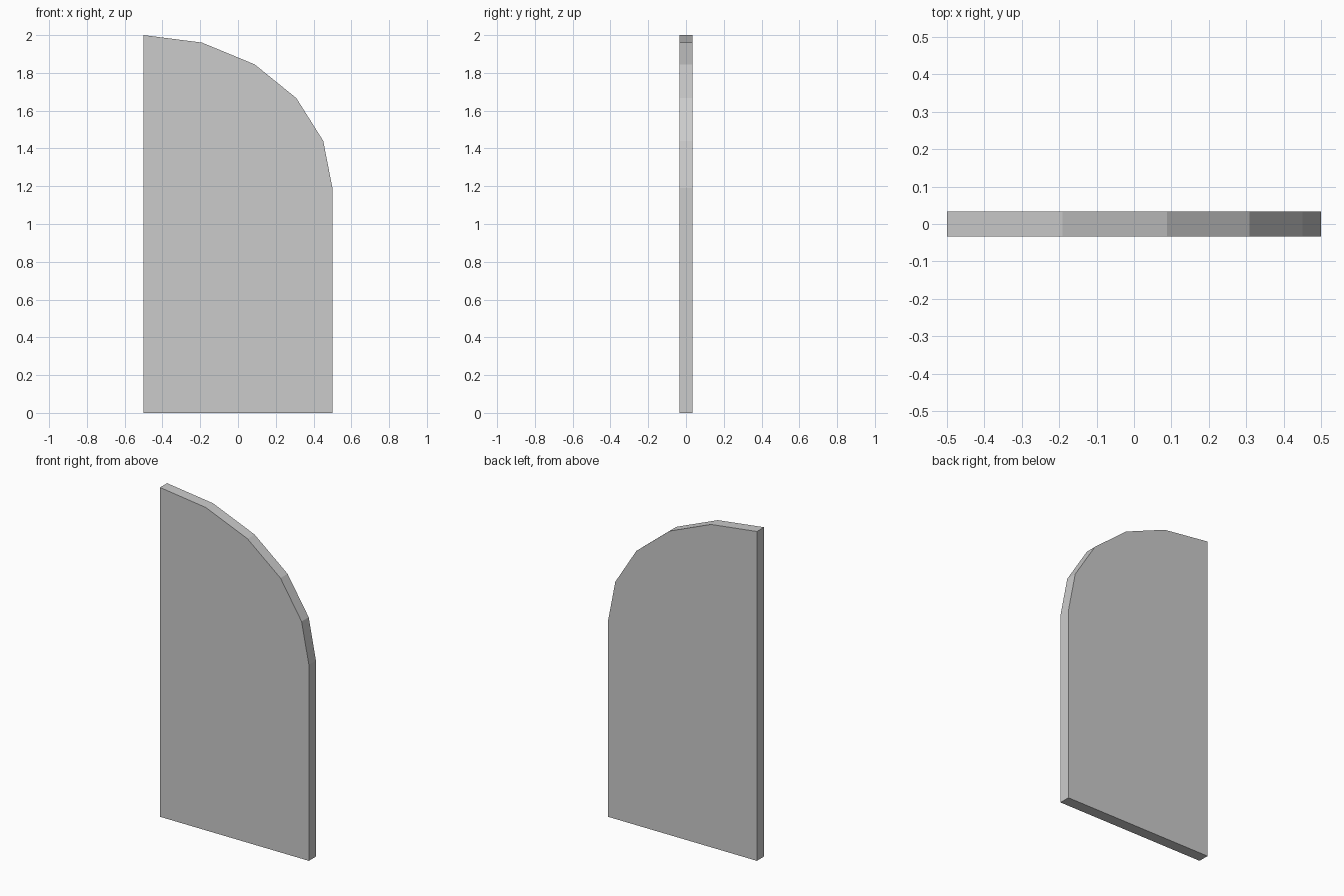
import bpy, bmesh, math

if "Cube" in bpy.data.objects:
    bpy.data.objects.remove(bpy.data.objects["Cube"])

HALF_WIDTH, THICKNESS = 0.5, 0.068
SPRING_Z, ARCH_RISE, ARCH_STEPS = 1.19, 0.81, 5

# Panel outline: square base, then a quarter-ellipse up to the tall left edge
outline = [(-HALF_WIDTH, 0.0), (HALF_WIDTH, 0.0)]
for i in range(ARCH_STEPS + 1):
    a = math.pi / 2 * i / ARCH_STEPS
    outline.append((-HALF_WIDTH + 2 * HALF_WIDTH * math.cos(a),
                    SPRING_Z + ARCH_RISE * math.sin(a)))

# Extrude the outline through the panel thickness
bm = bmesh.new()
face = bm.faces.new([bm.verts.new((x, -THICKNESS / 2, z)) for x, z in outline])
extruded = bmesh.ops.extrude_face_region(bm, geom=[face], use_keep_orig=True)
verts = [v for v in extruded["geom"] if isinstance(v, bmesh.types.BMVert)]
bmesh.ops.translate(bm, verts=verts, vec=(0, THICKNESS, 0))
bmesh.ops.recalc_face_normals(bm, faces=bm.faces)

mesh = bpy.data.meshes.new("half_arch_panel")
bm.to_mesh(mesh)
bm.free()
bpy.context.collection.objects.link(bpy.data.objects.new("half_arch_panel", mesh))
